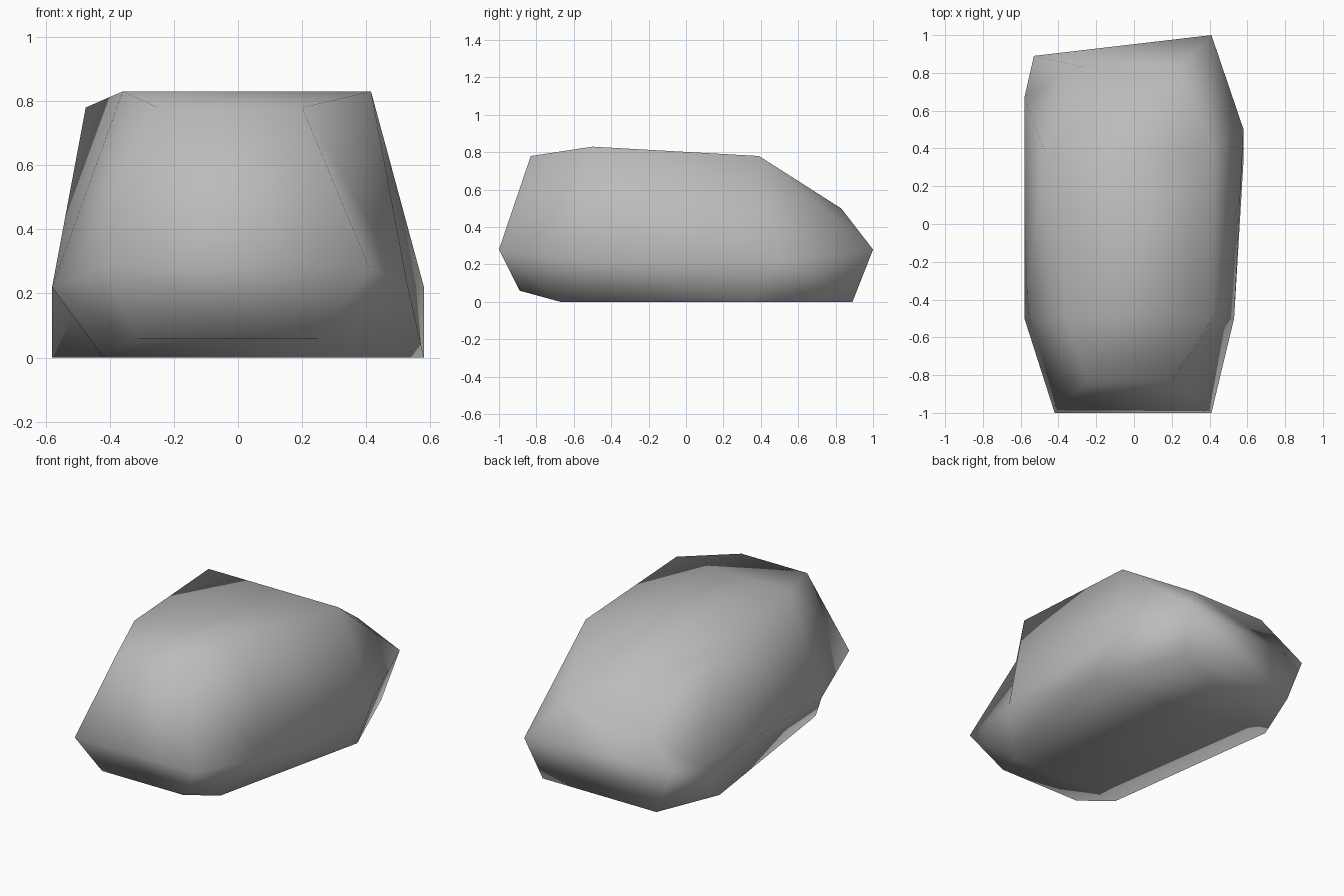
import bpy
import bmesh

default_cube = bpy.data.objects.get("Cube")
if default_cube:
    bpy.data.objects.remove(default_cube, do_unlink=True)

# Flat grey stone
stone = bpy.data.materials.new("stone_grey")
stone.use_nodes = True
stone_colour = (0.5, 0.5, 0.5, 1)
stone.diffuse_color = stone_colour
shader = next(n for n in stone.node_tree.nodes if n.type == "BSDF_PRINCIPLED")
shader.inputs["Base Color"].default_value = stone_colour
shader.inputs["Roughness"].default_value = 0.9

# Three eight-sided rings, each running front, +x side, back, -x side
foot_ring = [(-.31, -.89, .06), (.25, -.89, .06), (.35, -.67, 0), (.58, .34, 0),
             (.36, .89, 0), (-.42, .89, 0), (-.58, .5, 0), (-.42, -.67, 0)]
belly_ring = [(-.42, -1, .28), (.41, -1, .28), (.53, -.5, .22), (.58, .5, .22),
              (.41, 1, .28), (-.53, .89, .28), (-.58, .67, .22), (-.58, -.5, .22)]
crown_ring = [(-.25, -.83, .78), (.2, -.83, .78), (.415, -.5, .83), (.415, .39, .78),
              (.24, .83, .5), (-.27, .83, .5), (-.475, .39, .78), (-.36, -.5, .83)]


def bridge(bm, lower, upper):
    """Join two rings with a band of facets, all split along the same diagonal."""
    for i in range(len(lower)):
        j = (i + 1) % len(lower)
        bm.faces.new((lower[i], lower[j], upper[i]))
        bm.faces.new((lower[j], upper[j], upper[i]))


def cap(bm, ring):
    """Close a ring with a front, a middle and a back quad."""
    front_a, front_b, left_a, left_b, back_a, back_b, right_b, right_a = ring
    bm.faces.new((front_a, front_b, left_a, right_a))
    bm.faces.new((right_a, left_a, left_b, right_b))
    bm.faces.new((right_b, left_b, back_a, back_b))


# Boulder body
bm = bmesh.new()
rings = [[bm.verts.new(point) for point in ring]
         for ring in (foot_ring, belly_ring, crown_ring)]
for lower, upper in zip(rings, rings[1:]):
    bridge(bm, lower, upper)
cap(bm, rings[0])
cap(bm, rings[-1])
bmesh.ops.recalc_face_normals(bm, faces=bm.faces)
for face in bm.faces:
    face.smooth = True

mesh = bpy.data.meshes.new("boulder")
bm.to_mesh(mesh)
bm.free()
mesh.materials.append(stone)
boulder = bpy.data.objects.new("boulder", mesh)
bpy.context.collection.objects.link(boulder)
